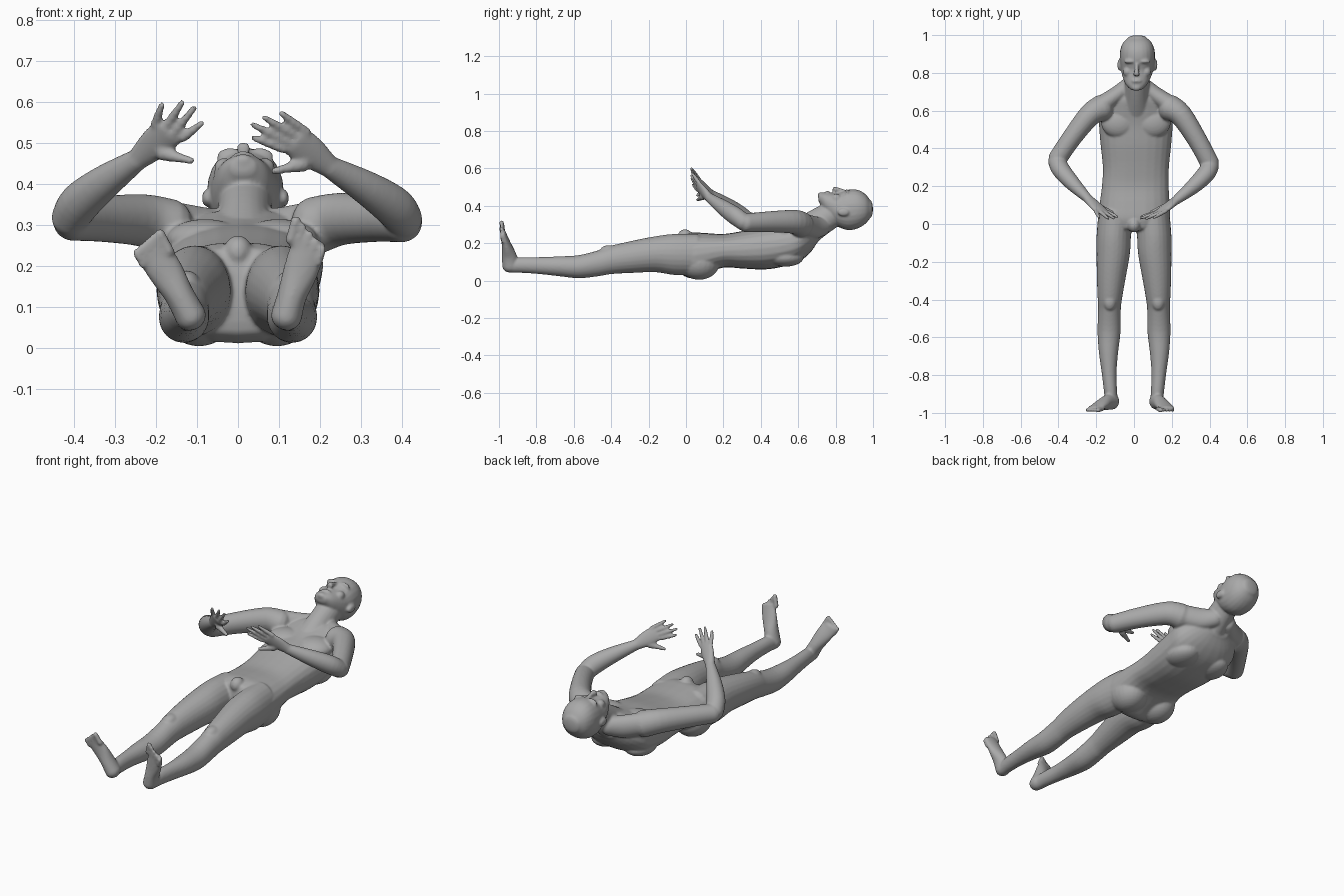
import bpy, bmesh, math
from mathutils import Vector, Matrix

if "Cube" in bpy.data.objects:
    bpy.data.objects.remove(bpy.data.objects["Cube"])

skin = bpy.data.materials.new("skin_grey")
skin.diffuse_color = (0.4, 0.4, 0.4, 1)
skin.use_nodes = True
skin.node_tree.nodes["Principled BSDF"].inputs["Base Color"].default_value = skin.diffuse_color
parts = []
X, Y, Z = Vector((1, 0, 0)), Vector((0, 1, 0)), Vector((0, 0, 1))


def finish(name, bm):
    bmesh.ops.recalc_face_normals(bm, faces=bm.faces)
    me = bpy.data.meshes.new(name)
    bm.to_mesh(me)
    bm.free()
    me.materials.append(skin)
    ob = bpy.data.objects.new(name, me)
    bpy.context.collection.objects.link(ob)
    parts.append(ob)


def spline(secs, steps=4):
    """Smooth interpolation of (x, y, z, half width, half depth) sections."""
    out = []
    for i in range(len(secs) - 1):
        p0, p1 = secs[max(i - 1, 0)], secs[i]
        p2, p3 = secs[i + 1], secs[min(i + 2, len(secs) - 1)]
        for k in range(steps):
            t = k / steps
            out.append([0.5 * (2 * b + (c - a) * t + (2 * a - 5 * b + 4 * c - d) * t * t
                               + (3 * b - a - 3 * c + d) * t ** 3)
                        for a, b, c, d in zip(p0, p1, p2, p3)])
    out.append(list(secs[-1]))
    return out


def loft(name, secs, hint=Z, axis=None, cap=(0.8, 0.8), power=1.0, sides=24):
    """Closed round-ended tube through elliptical sections."""
    pts = spline(secs)
    cs = [Vector(p[:3]) for p in pts]
    rings = []
    for i, p in enumerate(pts):
        t = axis or (cs[min(i + 1, len(cs) - 1)] - cs[max(i - 1, 0)]).normalized()
        rings.append((cs[i], t, p[3], p[4]))

    def ends(r, sign, k):
        c, t, a, b = r
        return [(c + t * sign * k * min(a, b) * math.sin(g), t, a * math.cos(g), b * math.cos(g))
                for g in (0.4, 0.8, 1.15, 1.45)]
    d = 1 if (cs[-1] - cs[0]).dot(rings[0][1]) > 0 else -1
    rings = ends(rings[0], -d, cap[0])[::-1] + rings + ends(rings[-1], d, cap[1])
    bm = bmesh.new()
    loops = []
    for c, t, a, b in rings:
        n = (hint - t * hint.dot(t)).normalized()
        s = t.cross(n)
        ring = []
        for j in range(sides):
            g = 2 * math.pi * j / sides
            u, v = math.cos(g), math.sin(g)
            ring.append(bm.verts.new(c + s * a * math.copysign(abs(u) ** power, u)
                                     + n * b * math.copysign(abs(v) ** power, v)))
        loops.append(ring)
    for r, q in zip(loops, loops[1:]):
        for j in range(sides):
            k = (j + 1) % sides
            bm.faces.new((r[j], r[k], q[k], q[j]))
    bm.faces.new(loops[0])
    bm.faces.new(loops[-1])
    finish(name, bm)


def blob(name, c, r):
    bm = bmesh.new()
    bmesh.ops.create_uvsphere(bm, u_segments=24, v_segments=16, radius=1,
                              matrix=Matrix.Translation(c) @ Matrix.Diagonal((*r, 1)))
    finish(name, bm)


def slab(rows):
    """Rows of (y, top z, bottom z, centre x, half width) to sections."""
    return [(x, y, (t + b) / 2, a, (t - b) / 2) for y, t, b, x, a in rows]


# torso and neck
loft("torso", slab([(.70, .33, .20, .015, .09), (.66, .34, .145, .012, .155), (.60, .325, .10, .01, .195),
                    (.52, .305, .075, .01, .195), (.42, .29, .06, .01, .187), (.30, .265, .065, .01, .175),
                    (.20, .25, .07, .007, .177), (.10, .255, .035, .003, .186), (.03, .258, .012, 0, .19),
                    (-.02, .245, .03, 0, .17)]), axis=Y, cap=(.2, .2), power=.85)
loft("neck", [(.013, .62, .25, .085, .085), (.015, .70, .305, .068, .078), (.018, .79, .36, .066, .07)])
blob("groin", (0, -.005, .235), (.035, .04, .04))

# head and face
loft("head", slab([(.715, .468, .415, .012, .034), (.74, .472, .37, .013, .058), (.78, .470, .32, .015, .076),
                   (.82, .470, .285, .017, .086), (.87, .487, .27, .018, .093), (.92, .485, .28, .018, .091),
                   (.96, .462, .305, .018, .076), (.985, .43, .335, .018, .05)]),
     axis=Y, cap=(.3, .3), power=.92)
loft("nose", [(.015, .85, .474, .009, .012), (.014, .815, .484, .011, .014), (.013, .79, .487, .018, .016)],
     cap=(.8, .4))
blob("lips", (.013, .757, .468), (.027, .012, .013))
blob("chin", (.012, .722, .458), (.025, .018, .016))
for s in (-1, 1):
    blob("brow", (.017 + s * .036, .86, .467), (.034, .011, .022))
    blob("cheek", (.016 + s * .05, .805, .44), (.024, .026, .024))
    blob("eye", (.017 + s * .034, .838, .455), (.017, .012, .014))
    blob("ear", (.018 + s * .094, .842, .366), (.012, .032, .021))

# chest, shoulder and buttock masses
for s in (-1, 1):
    blob("pectoral", (.01 + s * .09, .54, .265), (.095, .085, .05))
    blob("shoulder_blade", (.01 + s * .1, .53, .125), (.08, .1, .05))
    blob("buttock", (s * .095, .07, .095), (.092, .11, .09))
    loft("trapezius", [(.01 + s * .04, .73, .29, .045, .05), (.01 + s * .1, .685, .285, .045, .06),
                       (.01 + s * .18, .63, .30, .05, .06)])

# legs
leg = [(.06, .25, .03, .10, .088), (-.06, .25, .03, .107, .091), (-.16, .238, .045, .11, .088),
       (-.28, .215, .042, .12, .077), (-.40, .187, .035, .128, .064), (-.46, .165, .025, .13, .06),
       (-.57, .137, .013, .132, .061), (-.68, .13, .024, .135, .051), (-.78, .126, .035, .132, .04),
       (-.88, .125, .042, .125, .035), (-.93, .12, .042, .12, .034)]
for s, side in ((-1, "left"), (1, "right")):
    loft(side + "_leg", slab([(y, t, b, s * x, a) for y, t, b, x, a in leg]), axis=Y, cap=(.5, .3))
    blob(side + "_kneecap", (s * .128, -.41, .16), (.035, .05, .03))

# feet: centre line in x and z, then big and little toe tips
feet = {"left": ([(-.115, .078), (-.143, .13), (-.172, .18), (-.198, .222), (-.207, .245)],
                 (-.197, .292), (-.253, .243)),
        "right": ([(.118, .078), (.132, .13), (.15, .18), (.168, .235), (.174, .262)],
                  (.145, .325), (.209, .252))}
shape = [(-.938, .038, .044), (-.945, .036, .04), (-.957, .042, .028), (-.971, .044, .017), (-.977, .04, .012)]
for side, (line, big, little) in feet.items():
    loft(side + "_foot", [(x, y, z, a, b) for (x, z), (y, a, b) in zip(line, shape)], hint=Y, cap=(.9, .5))
    d = (Vector(line[4]) - Vector(line[2])).normalized()
    for i in range(5):
        tip = Vector(big).lerp(Vector(little), i / 4)
        base = tip - d * (.065 - .005 * i)
        r = .0125 if i == 0 else .0095
        tip -= d * r
        loft(side + "_toe", [(base.x, -.978, base.y, r, r), (tip.x, -.986, tip.y, r, r)], hint=Y, sides=12)

# arms
arms = {"left": [(-.17, .615, .295, .07, .07), (-.235, .575, .312, .06, .064), (-.33, .455, .315, .052, .056),
                 (-.405, .345, .312, .05, .05)],
        "right": [(.19, .615, .30, .07, .07), (.25, .575, .315, .06, .064), (.335, .445, .315, .052, .056),
                  (.402, .32, .308, .05, .05)]}
fore = {"left": [(-.41, .335, .315, .046, .046), (-.385, .285, .355, .05, .047), (-.325, .215, .405, .042, .04),
                 (-.245, .135, .46, .027, .024)],
        "right": [(.405, .31, .312, .046, .046), (.38, .265, .345, .05, .047), (.315, .2, .39, .042, .04),
                  (.222, .125, .443, .027, .024)]}
# hands: pinky and index knuckles, fingertips pinky to index, thumb base and tip
hands = {"left": ((-.203, .068, .545), (-.135, .062, .512),
                  [(-.183, .03, .60), (-.132, .025, .605), (-.102, .028, .592), (-.083, .035, .553)],
                  (-.185, .09, .475), (-.113, .062, .457)),
         "right": ((.168, .068, .527), (.112, .062, .485),
                   [(.10, .03, .577), (.058, .025, .566), (.03, .028, .548), (.03, .035, .516)],
                   (.16, .09, .448), (.088, .062, .432))}
for side in arms:
    loft(side + "_upper_arm", arms[side])
    loft(side + "_forearm", fore[side], hint=Y)
    pinky, index, tips, th0, th1 = hands[side]
    pinky, index, th0, th1 = Vector(pinky), Vector(index), Vector(th0), Vector(th1)
    wrist, knuckle = Vector(fore[side][-1][:3]), (pinky + index) / 2
    normal = (knuckle - wrist).cross(index - pinky).normalized()
    mid = wrist.lerp(knuckle, .55)
    loft(side + "_palm", [(*wrist, .027, .022), (*mid, .04, .018), (*knuckle, .041, .013)],
         hint=normal, cap=(.5, .5))
    for i, tip in enumerate(tips):
        base, tip = pinky.lerp(index, i / 3), Vector(tip)
        end = tip + (base - tip).normalized() * .007
        loft(side + "_finger", [(*base, .0115, .011), (*base.lerp(end, .5), .0105, .0105), (*end, .008, .008)],
             hint=normal, sides=12)
    loft(side + "_thumb", [(*th0, .019, .017), (*th0.lerp(th1, .5), .013, .013), (*th1, .009, .009)],
         hint=normal, sides=12)

# merge everything into one continuous smooth skin
bpy.ops.object.select_all(action='DESELECT')
for ob in parts:
    ob.select_set(True)
bpy.context.view_layer.objects.active = parts[0]
bpy.ops.object.join()
body = bpy.context.view_layer.objects.active
body.name = "body"
m = body.modifiers.new("skin", 'REMESH')
m.mode, m.voxel_size, m.use_smooth_shade = 'VOXEL', .006, True
m = body.modifiers.new("blend", 'SMOOTH')
m.factor, m.iterations = .5, 5
for name in ("skin", "blend"):
    bpy.ops.object.modifier_apply(modifier=name)
body.data.materials.clear()
body.data.materials.append(skin)
bpy.ops.object.shade_smooth()
